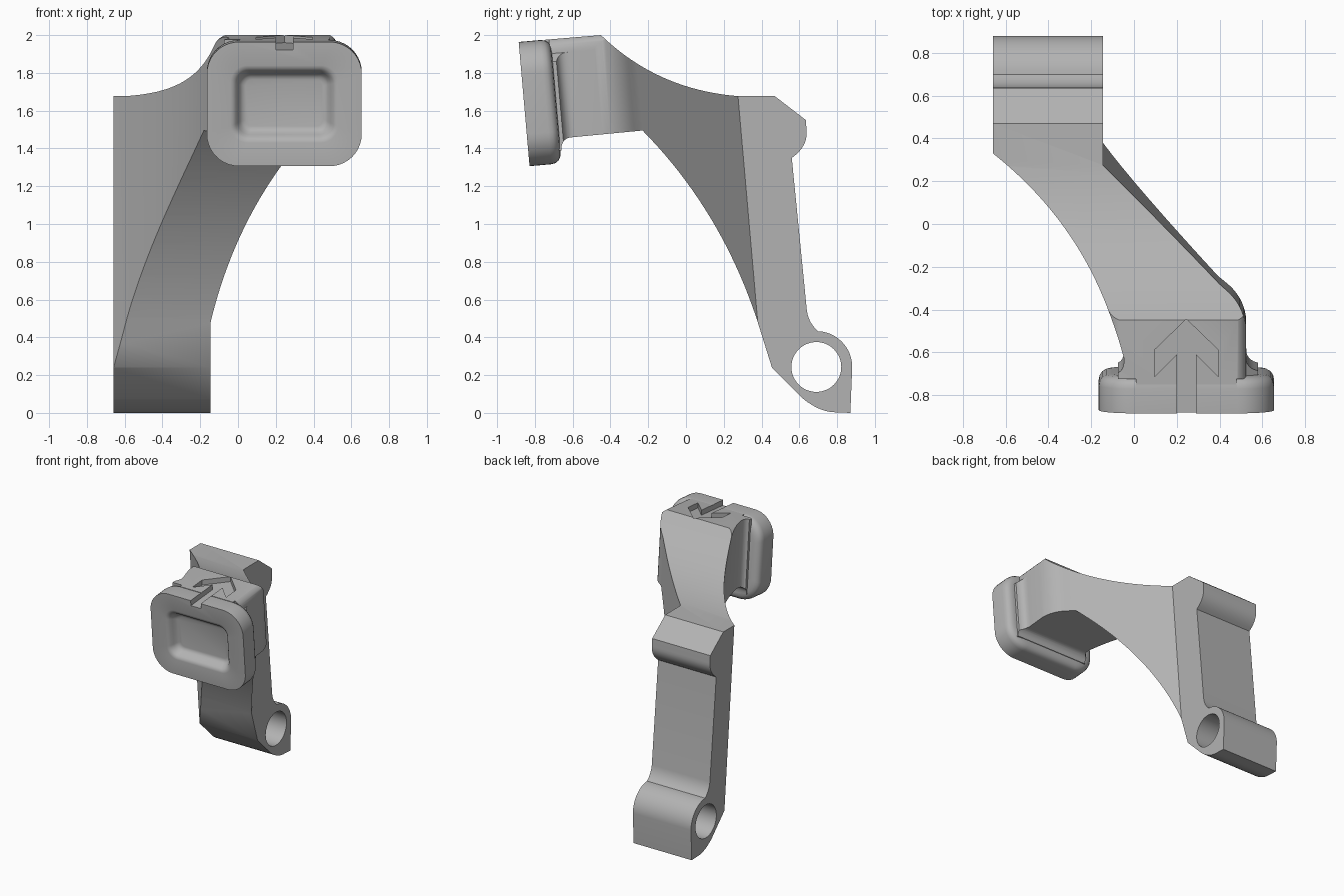
import bpy, bmesh, math
from mathutils import Vector, Matrix

if "Cube" in bpy.data.objects:
    bpy.data.objects.remove(bpy.data.objects["Cube"])

TILT = 0.0875  # slope of the leaning frame (five degrees)

grey = bpy.data.materials.new("plain_grey")
grey.use_nodes = True
colour = (0.45, 0.45, 0.45, 1)
grey.diffuse_color = colour
grey.node_tree.nodes["Principled BSDF"].inputs["Base Color"].default_value = colour


def arc(p, m, r, n=20):
    """Smooth curve from p to r passing through m."""
    p, m, r = Vector(p), Vector(m), Vector(r)
    c = 2 * m - (p + r) / 2
    return [tuple(p * (1 - t) ** 2 + c * 2 * t * (1 - t) + r * t * t)
            for t in (i / n for i in range(n + 1))]


def circle(cy, cz, radius, a0, a1, n):
    return [(cy + radius * math.cos(math.radians(a0 + (a1 - a0) * i / n)),
             cz + radius * math.sin(math.radians(a0 + (a1 - a0) * i / n))) for i in range(n + 1)]


def finish(name, bm):
    bmesh.ops.recalc_face_normals(bm, faces=bm.faces)
    mesh = bpy.data.meshes.new(name)
    bm.to_mesh(mesh)
    bm.free()
    mesh.materials.append(grey)
    ob = bpy.data.objects.new(name, mesh)
    bpy.context.collection.objects.link(ob)
    return ob


def prism(name, points, sweep):
    bm = bmesh.new()
    face = bm.faces.new([bm.verts.new(p) for p in points])
    ext = bmesh.ops.extrude_face_region(bm, geom=[face])
    bmesh.ops.translate(bm, vec=sweep,
                        verts=[v for v in ext["geom"] if isinstance(v, bmesh.types.BMVert)])
    return finish(name, bm)


def boolean(ob, tool, operation):
    mod = ob.modifiers.new("cut", "BOOLEAN")
    mod.operation, mod.solver, mod.object = operation, "EXACT", tool
    graph = bpy.context.evaluated_depsgraph_get()
    mesh = bpy.data.meshes.new_from_object(ob.evaluated_get(graph))
    ob.modifiers.clear()
    ob.data = mesh
    bpy.data.objects.remove(tool)


# Side profile: neck, swept arm, upper hook, back wall and lower eye
side = [(-0.75, 1.975)]
side += arc((-0.45, 2.0), (-0.12, 1.775), (0.275, 1.677))
side += [(0.47, 1.677), (0.635, 1.55)]
side += arc((0.638, 1.49), (0.622, 1.415), (0.56, 1.35), 8)
side += arc((0.64, 0.54), (0.66, 0.48), (0.70, 0.432), 6)
side += circle(0.69, 0.243, 0.19, 80, 0, 14)
side += [(0.87, 0.0)]
side += arc((0.80, 0.003), (0.71, 0.02), (0.62, 0.075), 8)
side += [(0.455, 0.24)]
side += arc((0.372, 0.505), (0.125, 1.04), (-0.23, 1.495))
side += arc((-0.615, 1.458), (-0.65, 1.435), (-0.66, 1.39), 6)
side += [(-0.75, 1.38)]
bracket = prism("bracket", [(-1, y, z) for y, z in side], (2, 0, 0))

# Plan outline, swept along the leaning upright direction
plan = [(-0.66, 1.2), (-0.145, 1.2), (-0.145, 0.275), (0.40, -0.265)]
plan += arc((0.43, -0.29), (0.495, -0.365), (0.525, -0.46), 10)
plan += arc((0.525, -0.6), (0.537, -0.645), (0.58, -0.67), 6)
plan += [(0.58, -0.7), (0.48, -0.7), (0.48, -0.95), (0.01, -0.95), (0.01, -0.7), (-0.075, -0.7)]
plan += arc((-0.075, -0.67), (-0.052, -0.645), (-0.047, -0.6), 5)
plan += arc((-0.05, -0.59), (-0.276, -0.083), (-0.66, 0.33), 24)
low, high = -0.5, 2.5
boolean(bracket, prism("plan_cutter", [(x, y + (1.68 - low) * TILT, low) for x, y in plan],
                       (0, (low - high) * TILT, high - low)), "INTERSECT")

# Rounded upper edges of the neck
cap = [(-1, -1), (1, -1), (1, 1.8), (0.62, 1.85)]
cap += arc((0.525, 1.925), (0.51, 1.98), (0.46, 2.01), 8)
cap += arc((-0.03, 2.01), (-0.09, 1.988), (-0.125, 1.942), 8) + [(-1, 1.942)]
boolean(bracket, prism("cap_cutter", [(x, -1.2, z - 0.75 * TILT) for x, z in cap],
                       (0, 2.6, 2.6 * TILT)), "INTERSECT")

# Pin hole through the lower eye
hole = circle(0.69, 0.243, 0.132, 0, 360, 48)[:-1]
boolean(bracket, prism("hole_cutter", [(-1, y, z) for y, z in hole], (2, 0, 0)), "DIFFERENCE")


# Rounded pad with a dished front, lofted from rounded rectangles
def pad_ring(bm, inset, depth):
    w, h, r = 0.41 - inset, 0.33 - inset, 0.17 - inset * 0.65
    ring = []
    for sx, sz, start in ((1, 1, 0), (-1, 1, 90), (-1, -1, 180), (1, -1, 270)):
        for x, z in circle(sx * (w - r), sz * (h - r), r, start, start + 90, 10):
            ring.append(bm.verts.new((x, depth, z)))
    return ring


bm = bmesh.new()
steps = [(0.06, 0.17), (0.035, 0.166), (0.015, 0.154), (0.004, 0.137), (0, 0.115), (0, 0),
         (0.125, 0), (0.14, 0.004), (0.153, 0.015), (0.165, 0.035), (0.177, 0.055),
         (0.19, 0.066), (0.205, 0.07)]
rings = [pad_ring(bm, *s) for s in steps]
for a, b in zip(rings, rings[1:]):
    for i in range(len(a)):
        j = (i + 1) % len(a)
        bm.faces.new((a[i], a[j], b[j], b[i]))
bm.faces.new(rings[0])
bm.faces.new(rings[-1])
bm.transform(Matrix.Translation((0.245, -0.857, 1.635)) @ Matrix.Rotation(math.radians(5), 4, "X"))
boolean(bracket, finish("pad", bm), "UNION")

# Direction arrow sunk into the top
half = [(0.045, -0.95), (0.045, -0.61), (0.15, -0.715), (0.15, -0.59)]
arrow = half + [(0, -0.445)] + [(-x, y) for x, y in reversed(half)]
boolean(bracket, prism("arrow_cutter", [(0.245 + x, y, 1.96 + (y + 0.45) * TILT) for x, y in arrow],
                       (0, 0, 0.2)), "DIFFERENCE")

bpy.context.view_layer.objects.active = bracket
bracket.select_set(True)
bpy.ops.object.shade_smooth_by_angle(angle=math.radians(30))
